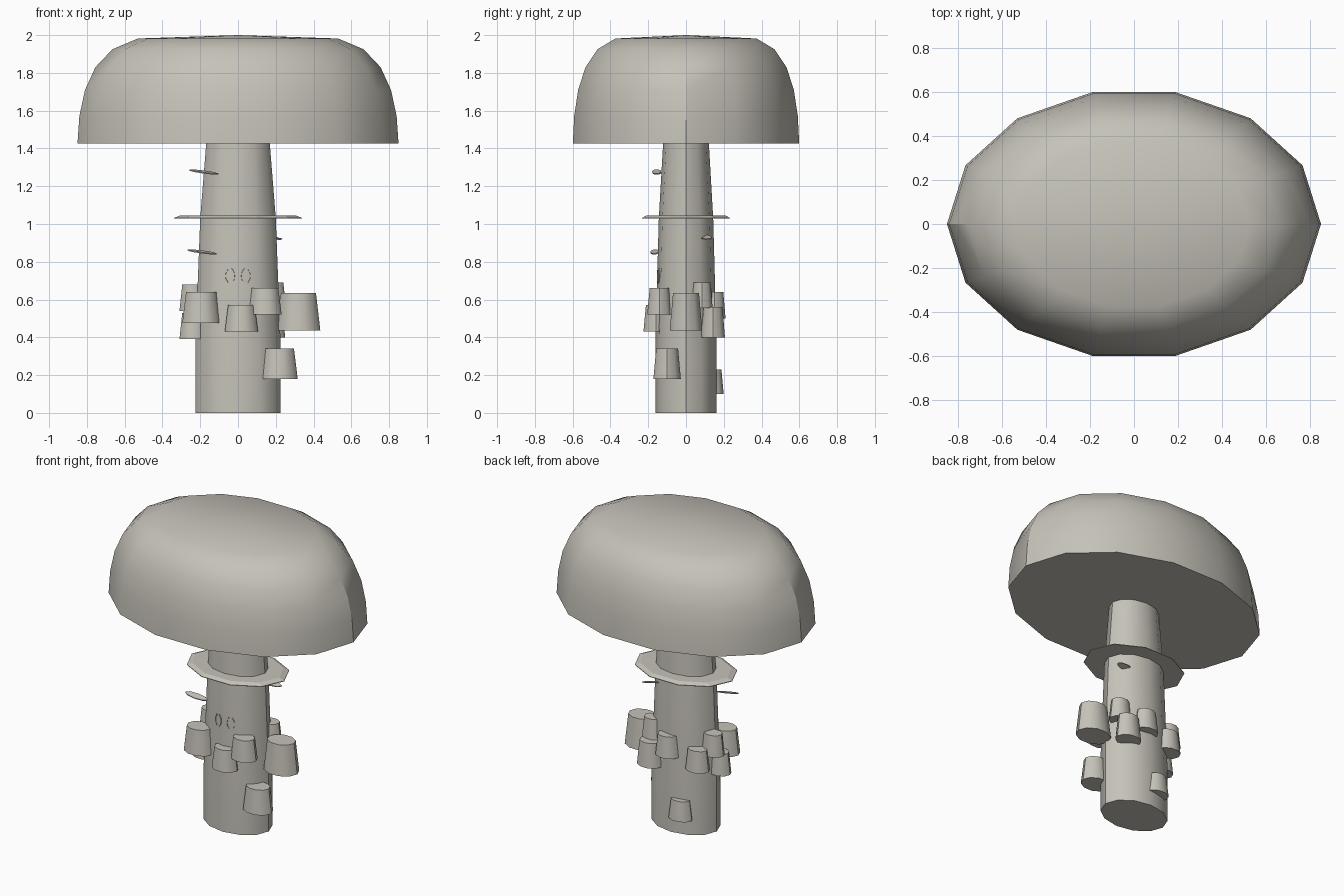
import bpy, bmesh, math
from mathutils import Matrix

if "Cube" in bpy.data.objects:
    bpy.data.objects.remove(bpy.data.objects["Cube"])

FLAT = 0.72  # depth relative to width

grey = bpy.data.materials.new("warm_grey")
grey.diffuse_color = (0.56, 0.54, 0.48, 1)
grey.use_nodes = True
grey.node_tree.nodes["Principled BSDF"].inputs["Base Color"].default_value = grey.diffuse_color


def finish(name, bm, angle=None):
    bmesh.ops.recalc_face_normals(bm, faces=bm.faces)
    mesh = bpy.data.meshes.new(name)
    bm.to_mesh(mesh)
    bm.free()
    mesh.materials.append(grey)
    ob = bpy.data.objects.new(name, mesh)
    bpy.context.collection.objects.link(ob)
    if angle:
        bpy.ops.object.select_all(action='DESELECT')
        ob.select_set(True)
        bpy.context.view_layer.objects.active = ob
        bpy.ops.object.shade_smooth_by_angle(angle=math.radians(angle))
    return ob


def lathe(name, profile, sides, x=0, y=0, flat=FLAT, tip=None, angle=35):
    """Stack elliptical rings of (radius, z), closed at both ends."""
    bm = bmesh.new()
    rings = []
    for r, z in profile:
        rings.append([bm.verts.new((x + r * math.cos(a), y + r * flat * math.sin(a), z))
                      for a in (2 * math.pi * i / sides for i in range(sides))])
    for low, high in zip(rings, rings[1:]):
        for i in range(sides):
            j = (i + 1) % sides
            bm.faces.new((low[i], low[j], high[j], high[i]))
    bm.faces.new(rings[0])
    if tip:
        top = bm.verts.new((x, y, tip))
        for i in range(sides):
            bm.faces.new((rings[-1][i], rings[-1][(i + 1) % sides], top))
    else:
        bm.faces.new(rings[-1])
    return finish(name, bm, angle)


# Cap, stem and skirt ring
lathe("cap", [(0.85, 1.425), (0.84, 1.57), (0.81, 1.71), (0.755, 1.83),
              (0.665, 1.925), (0.53, 1.982)], 14, flat=0.723, tip=2.0, angle=32)
lathe("stem", [(0.226, 0), (0.226, 0.36), (0.212, 0.72), (0.2, 1.03), (0.168, 1.43)], 12)
lathe("skirt_ring", [(0.34, 1.028), (0.34, 1.032), (0.305, 1.045)], 10, angle=10)

# Small tapered caps around the stem: x, y, bottom, top, bottom radius
buds = [(-0.195, -0.13, 0.475, 0.64, 0.1), (0.018, -0.16, 0.43, 0.57, 0.088),
        (0.143, -0.14, 0.52, 0.66, 0.088), (0.32, 0.0, 0.435, 0.635, 0.116),
        (0.218, -0.1, 0.18, 0.34, 0.098), (-0.235, 0.05, 0.54, 0.68, 0.075),
        (-0.235, -0.02, 0.39, 0.53, 0.075), (0.18, 0.085, 0.555, 0.69, 0.075),
        (0.165, 0.143, 0.4, 0.56, 0.085), (0.03, 0.15, 0.5, 0.64, 0.08),
        (-0.17, 0.12, 0.445, 0.585, 0.08), (-0.06, 0.14, 0.1, 0.23, 0.08)]
for i, (x, y, low, high, r) in enumerate(buds):
    lathe(f"bud_{i + 1}", [(r, low), (r * 0.8, high)], 10, x, y, flat=0.78, angle=40)

# Thin bracket leaves: x, y, z, yaw
for i, (x, y, z, yaw) in enumerate([(-0.18, -0.155, 1.275, 0.15),
                                    (-0.19, -0.165, 0.852, 0.1),
                                    (0.16, 0.105, 0.93, 0.3)]):
    leaf = lathe(f"leaf_{i + 1}", [(0.078, -0.003), (0.078, 0.003)], 8, flat=0.3)
    leaf.matrix_world = (Matrix.Translation((x, y, z)) @ Matrix.Rotation(yaw, 4, 'Z')
                         @ Matrix.Rotation(0.13, 4, 'Y') @ Matrix.Rotation(0.25, 4, 'X'))

# Pair of thin raised marks on the front of the stem
for side, name in ((-1, "left_mark"), (1, "right_mark")):
    bm = bmesh.new()
    n = 16
    for rim in range(2):
        scale = 1 - 0.25 * rim
        for i in range(n):
            a = 2 * math.pi * i / n
            x = side * 0.045 + 0.028 * scale * math.cos(a)
            bm.verts.new((x, -0.155 + 0.22 * abs(x), 0.725 + 0.042 * scale * math.sin(a)))
    v = list(bm.verts)
    for i in range(n):
        j = (i + 1) % n
        # gaps at the top and bottom leave two arcs
        if i not in (3, 4, 11, 12):
            bm.faces.new((v[i], v[j], v[n + j], v[n + i]))
    mark = finish(name, bm)
    mod = mark.modifiers.new("thickness", 'SOLIDIFY')
    mod.thickness = 0.006
    mod.offset = 0
